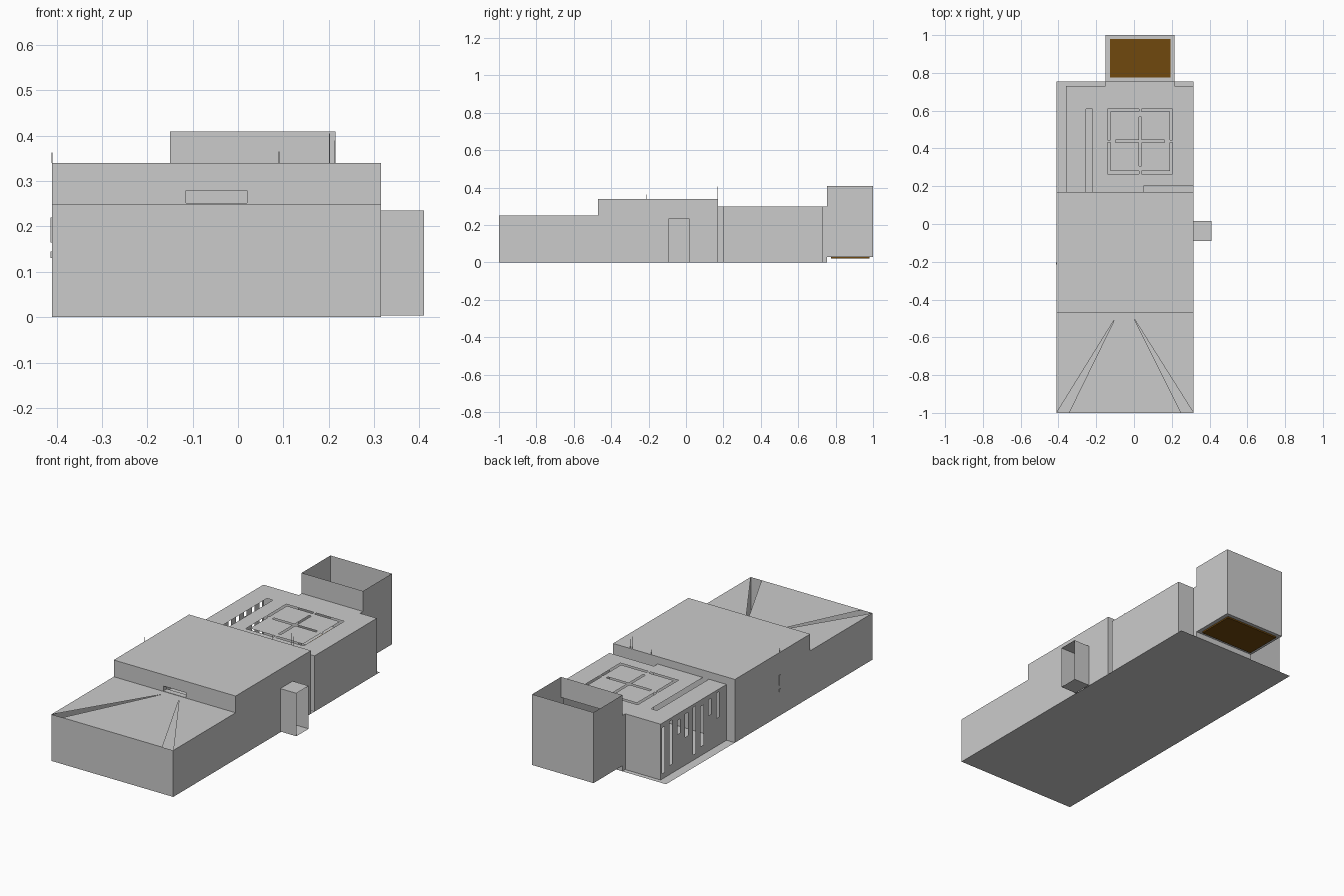
import bpy, bmesh

cube = bpy.data.objects.get("Cube")
if cube:
    bpy.data.objects.remove(cube, do_unlink=True)


def material(name, rgb):
    m = bpy.data.materials.new(name)
    m.use_nodes = True
    m.diffuse_color = (*rgb, 1)
    m.node_tree.nodes["Principled BSDF"].inputs["Base Color"].default_value = (*rgb, 1)
    return m


GREY = material("plaster grey", (0.6, 0.6, 0.6))
BROWN = material("wood brown", (0.16, 0.065, 0.004))


def finish(name, bm, mat=GREY):
    bmesh.ops.remove_doubles(bm, verts=bm.verts, dist=0.0001)
    me = bpy.data.meshes.new(name)
    bm.to_mesh(me)
    bm.free()
    me.materials.append(mat)
    ob = bpy.data.objects.new(name, me)
    bpy.context.collection.objects.link(ob)
    return ob


def sheet(name, axis, at, u, v, holes=(), mat=GREY, flip=False):
    """Flat panel square to an axis, with rectangular holes (u0, u1, v0, v1)."""
    us = sorted({*u, *(c for h in holes for c in h[:2] if u[0] < c < u[1])})
    vs = sorted({*v, *(c for h in holes for c in h[2:] if v[0] < c < v[1])})
    place = {"x": lambda a, b: (at, a, b), "y": lambda a, b: (a, at, b),
             "z": lambda a, b: (a, b, at)}[axis]
    bm = bmesh.new()
    for a, b in zip(us, us[1:]):
        for c, d in zip(vs, vs[1:]):
            mu, mv = (a + b) / 2, (c + d) / 2
            if any(h[0] < mu < h[1] and h[2] < mv < h[3] for h in holes):
                continue
            quad = [place(*p) for p in ((a, c), (b, c), (b, d), (a, d))]
            bm.faces.new([bm.verts.new(p) for p in (quad[::-1] if flip else quad)])
    return finish(name, bm, mat)


def flat_polygons(name, z, polygons):
    bm = bmesh.new()
    for poly in polygons:
        bm.faces.new([bm.verts.new((x, y, z)) for x, y in poly])
    return finish(name, bm)


def box(name, x, y, z, mat=GREY):
    bm = bmesh.new()
    bmesh.ops.create_cube(bm, size=1)
    for vert in bm.verts:
        for i, (lo, hi) in enumerate((x, y, z)):
            vert.co[i] = lo if vert.co[i] < 0 else hi
    return finish(name, bm, mat)


# Main outline
L, R = -0.41, 0.315
FRONT, STEP, MID, END = -1.0, -0.47, 0.17, 0.755
LOW, HIGH, REAR = 0.25, 0.34, 0.30

sheet("floor", "z", 0, (L, R), (FRONT, END))

# Front hall: walls and a roof split by two tapering slots
sheet("front_wall", "y", FRONT, (L, R), (0, LOW))
sheet("front_left_wall", "x", R, (FRONT, STEP), (0, LOW))
sheet("front_right_wall", "x", L, (FRONT, STEP), (0, LOW), flip=True)
BEAM = -0.5
flat_polygons("front_roof", LOW, [
    [(L, FRONT), (-0.1, BEAM), (-0.1, STEP), (L, STEP)],
    [(-0.345, FRONT), (0.25, FRONT), (0, BEAM), (0, STEP), (-0.1, STEP), (-0.1, BEAM)],
    [(R, FRONT), (R, STEP), (0, STEP), (0, BEAM)],
])

# Middle hall with a small window in the step and a side doorway
window = (-0.115, 0.02, 0.252, 0.279)
porch_y, porch_top = (-0.09, 0.015), 0.235
sheet("step_wall", "y", STEP, (L, R), (LOW, HIGH), [window])
sheet("window_sill", "z", 0.252, window[:2], (STEP, STEP + 0.03))
sheet("window_head", "z", 0.279, window[:2], (STEP, STEP + 0.03), flip=True)
for i, x in enumerate(window[:2]):
    sheet(f"window_jamb_{i}", "x", x, (STEP, STEP + 0.03), window[2:])
sheet("middle_left_wall", "x", R, (STEP, MID), (0, HIGH), [(*porch_y, 0, porch_top)])
sheet("middle_right_wall", "x", L, (STEP, MID), (0, HIGH), flip=True)
sheet("middle_back_wall", "y", MID, (L, R), (0, HIGH), flip=True)
sheet("middle_roof", "z", HIGH, (L, R), (STEP, MID))

# Side porch, open at its outer end
porch_x = (R, 0.41)
sheet("porch_floor", "z", 0.004, porch_x, porch_y)
sheet("porch_roof", "z", porch_top, porch_x, porch_y)
sheet("porch_front", "y", porch_y[0], porch_x, (0.004, porch_top))
sheet("porch_back", "y", porch_y[1], porch_x, (0.004, porch_top), flip=True)

# Rear hall roof: long slot, broken square and cross, and a gap by the step
x0, x1, y0, y1, w = -0.14, 0.205, 0.265, 0.61, 0.015
cx, cy, gap = (x0 + x1) / 2, (y0 + y1) / 2, 0.006
slots = [(-0.255, -0.22, MID, 0.61), (0.05, R, MID, 0.2)]
for a, b in ((x0, cx - gap), (cx + gap, x1)):
    slots += [(a, b, y0, y0 + w), (a, b, y1 - w, y1)]
for a, b in ((y0, cy - gap), (cy + gap, y1)):
    slots += [(x0, x0 + w, a, b), (x1 - w, x1, a, b)]
slots += [(cx - 0.13, cx + 0.13, cy - 0.007, cy + 0.007),
          (cx - 0.007, cx + 0.007, cy - 0.13, cy + 0.13)]
WALL, BACK = -0.36, 0.73
NL, NR = -0.15, 0.215
sheet("rear_roof", "z", REAR, (WALL, R), (MID, BACK), slots)

# Rear hall walls, the right one with tall slits of varied length
slits = []
for i in range(8):
    y = 0.235 + i * 0.066
    bottom = (0.15, 0.19, 0.05, 0.03)[i % 4]
    slits.append((y, y + 0.022, bottom, 0.285 - 0.01 * (i % 3)))
sheet("rear_right_wall", "x", WALL, (MID, BACK), (0, REAR), slits, flip=True)
sheet("rear_left_wall", "x", R, (0.2, BACK), (0, REAR))
sheet("rear_partition", "y", 0.2, (0.05, R), (0, REAR))
sheet("rear_back_wall", "y", BACK, (WALL, R), (0, REAR), [(NL, NR, 0, REAR)], flip=True)

# Neck joining the rear hall to the shaft
sheet("neck_roof", "z", REAR, (NL, NR), (BACK, END))
for side, x in (("right", NL), ("left", NR)):
    sheet(f"neck_{side}_wall", "x", x, (BACK, END), (0, REAR), flip=side == "right")

# Open-topped shaft with a wooden floor plate
TOP, BASE = 0.41, 0.03
sheet("shaft_front_wall", "y", END, (NL, NR), (REAR, TOP))
sheet("shaft_back_wall", "y", 1.0, (NL, NR), (BASE, TOP), flip=True)
for side, x in (("right", NL), ("left", NR)):
    sheet(f"shaft_{side}_wall", "x", x, (END, 1.0), (BASE, TOP), flip=side == "right")
plate = (-0.128, 0.193, 0.775, 0.98)
sheet("shaft_rim", "z", BASE, (NL, NR), (END, 1.0), [plate])
sheet("shaft_sill", "y", END, (NL, NR), (0, BASE), flip=True)
box("shaft_floor", plate[:2], plate[2:], (0.022, BASE), BROWN)

# Thin rods and small wall pieces
for i, (x, y, z) in enumerate(((0.09, 0.168, 0.365), (0.202, 0.168, 0.405),
                               (0.214, 0.168, 0.39), (L, -0.21, 0.363))):
    box(f"rod_{i}", (x - 0.001, x + 0.001), (y - 0.001, y + 0.001), (HIGH, z))
for i, z in enumerate(((0.13, 0.145), (0.165, 0.22))):
    box(f"wall_handle_{i}", (L - 0.003, L), (-0.215, -0.205), z)
